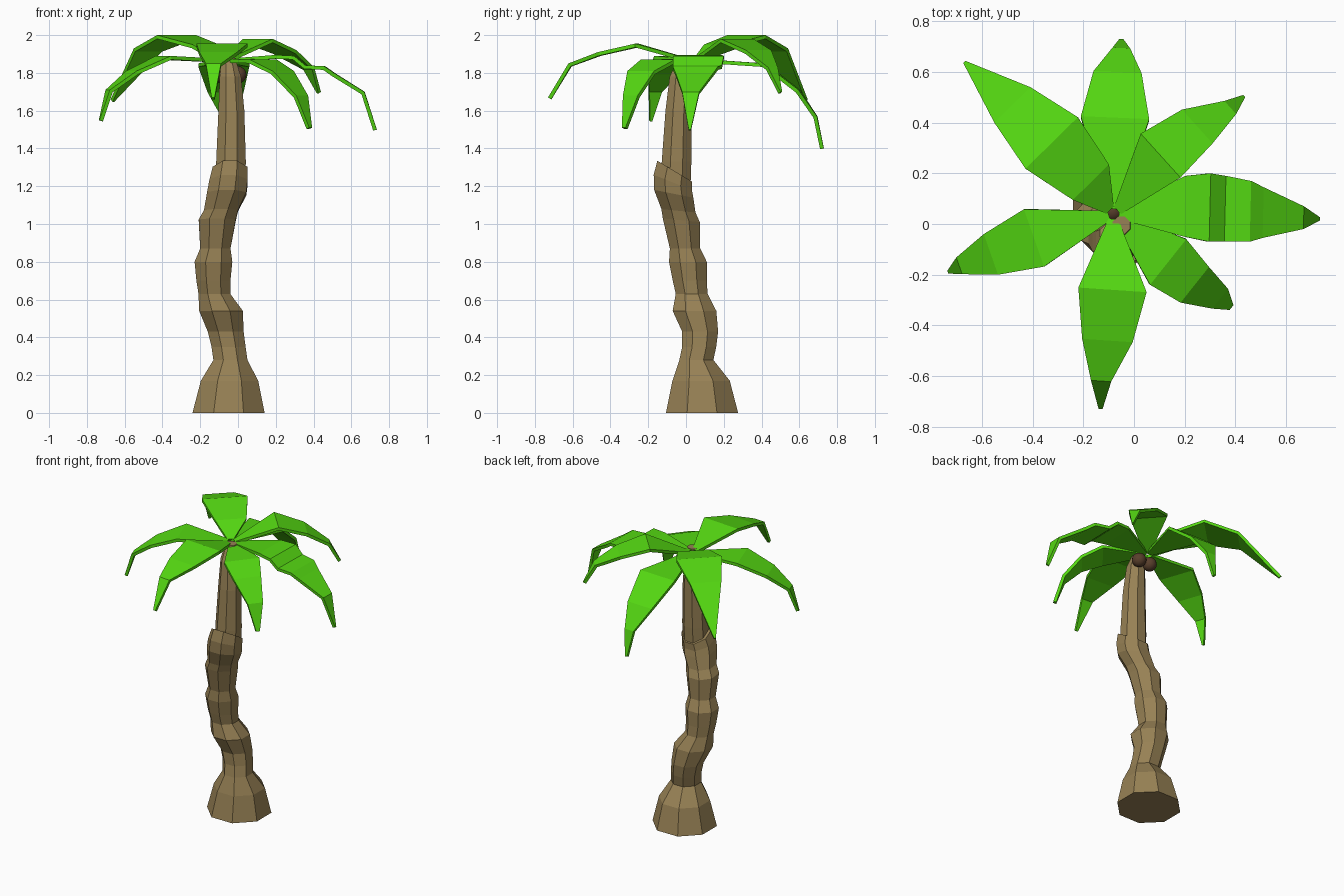
import bpy, bmesh, math
from mathutils import Vector


def material(name, rgb):
    m = bpy.data.materials.new(name)
    m.diffuse_color = (*rgb, 1)
    return m


bark = material("bark", (0.31, 0.22, 0.09))
leaf = material("leaf", (0.09, 0.69, 0.006))
shell = material("shell", (0.10, 0.05, 0.025))


def mesh_object(name, bm, mat):
    bmesh.ops.recalc_face_normals(bm, faces=bm.faces)
    me = bpy.data.meshes.new(name)
    bm.to_mesh(me)
    bm.free()
    me.materials.append(mat)
    ob = bpy.data.objects.new(name, me)
    bpy.context.collection.objects.link(ob)
    return ob


def tube(name, rings, mat, sides=8):
    """Loft octagonal rings given as (x, y, z, radius, tilt towards the front)."""
    bm = bmesh.new()
    loops = []
    for x, y, z, r, tilt in rings:
        loop = []
        for i in range(sides):
            a = math.tau * (i + 0.5) / sides
            dx, dy = 1.06 * r * math.cos(a), 1.06 * r * math.sin(a)
            loop.append(bm.verts.new((x + dx, y + dy, z - tilt * dy)))
        loops.append(loop)
    for lo, hi in zip(loops, loops[1:]):
        for i in range(sides):
            j = (i + 1) % sides
            bm.faces.new((lo[i], lo[j], hi[j], hi[i]))
    bm.faces.new(loops[0][::-1])
    bm.faces.new(loops[-1])
    return mesh_object(name, bm, mat)


# Knobbly lower trunk with flared foot and a slanted broken collar on top
tube("lower_trunk", [
    (-0.05, 0.085, 0.0, 0.195, 0), (-0.045, 0.08, 0.17, 0.155, 0),
    (-0.04, 0.055, 0.28, 0.092, 0), (-0.05, 0.07, 0.35, 0.092, 0),
    (-0.065, 0.075, 0.43, 0.097, 0), (-0.09, 0.045, 0.54, 0.118, 0),
    (-0.125, 0.03, 0.63, 0.086, 0), (-0.13, 0.02, 0.70, 0.092, 0),
    (-0.13, 0.01, 0.80, 0.102, 0), (-0.12, -0.005, 0.87, 0.082, 0),
    (-0.11, -0.025, 1.02, 0.100, 0.1), (-0.09, -0.04, 1.07, 0.092, 0.1),
    (-0.06, -0.065, 1.16, 0.106, 0.2), (-0.05, -0.07, 1.22, 0.103, 0.4),
    (-0.042, -0.06, 1.28, 0.094, 0.6),
], bark)

# Smooth upper trunk
tube("upper_trunk", [
    (-0.04, -0.055, 1.18, 0.080, 0), (-0.037, -0.05, 1.33, 0.080, 0),
    (-0.035, -0.04, 1.60, 0.070, 0), (-0.04, -0.03, 1.78, 0.058, 0),
    (-0.05, -0.005, 1.88, 0.035, 0),
], bark)

# Coconuts under the crown
for i, (x, y, z) in enumerate([(0.0, 0.05, 1.79), (-0.085, 0.05, 1.79)]):
    bpy.ops.mesh.primitive_uv_sphere_add(segments=14, ring_count=8, radius=0.046, location=(x, y, z))
    nut = bpy.context.object
    nut.name = f"coconut_{i + 1}"
    nut.data.materials.append(shell)
    bpy.ops.object.shade_smooth_by_angle()


def frond(name, stations):
    """Flat drooping leaf through (x, y, z, half width), starting at the crown."""
    root = (-0.08, 0.04, 1.875)
    end = Vector(stations[-1][:2]) - Vector(root[:2])
    end.normalize()
    side = Vector((-end.y, end.x, 0))
    base = Vector(root) + 0.02 * Vector((end.x, end.y, 0))
    bm = bmesh.new()
    pairs = []
    for x, y, z, w in [(*base, 0.02)] + stations:
        c = Vector((x, y, z))
        pairs.append((bm.verts.new(c + side * w), bm.verts.new(c - side * w)))
    for (a, b), (c, d) in zip(pairs, pairs[1:]):
        bm.faces.new((a, b, d, c))
    ob = mesh_object(name, bm, leaf)
    if ob.data.polygons[0].normal.z < 0:
        ob.data.flip_normals()
    s = ob.modifiers.new("thickness", "SOLIDIFY")
    s.thickness = 0.02
    s.offset = -1


# Crown of seven fronds
frond("frond_right", [(0.2, 0.07, 1.895, 0.12), (0.3, 0.065, 1.89, 0.135), (0.36, 0.06, 1.84, 0.13),
                      (0.46, 0.05, 1.835, 0.12), (0.51, 0.045, 1.80, 0.10), (0.67, 0.025, 1.70, 0.045),
                      (0.735, 0.02, 1.50, 0.006)])
frond("frond_back_right", [(0.105, 0.27, 1.98, 0.117), (0.25, 0.385, 1.92, 0.09),
                           (0.38, 0.46, 1.83, 0.035), (0.435, 0.505, 1.70, 0.006)])
frond("frond_back", [(-0.075, 0.42, 1.85, 0.135), (-0.065, 0.6, 1.71, 0.095),
                     (-0.05, 0.695, 1.57, 0.035), (-0.05, 0.73, 1.40, 0.008)])
frond("frond_back_left", [(-0.17, 0.165, 1.95, 0.10), (-0.325, 0.32, 2.0, 0.145),
                          (-0.48, 0.47, 1.93, 0.10), (-0.67, 0.64, 1.66, 0.006)])
frond("frond_left", [(-0.395, -0.055, 1.89, 0.12), (-0.565, -0.12, 1.81, 0.085),
                     (-0.69, -0.165, 1.71, 0.035), (-0.735, -0.19, 1.55, 0.006)])
frond("frond_front", [(-0.085, -0.26, 1.955, 0.135), (-0.105, -0.46, 1.91, 0.10),
                      (-0.13, -0.62, 1.85, 0.04), (-0.132, -0.73, 1.67, 0.008)])
frond("frond_front_right", [(0.135, -0.15, 1.87, 0.115), (0.24, -0.24, 1.81, 0.09),
                            (0.34, -0.295, 1.68, 0.05), (0.385, -0.33, 1.51, 0.012)])
